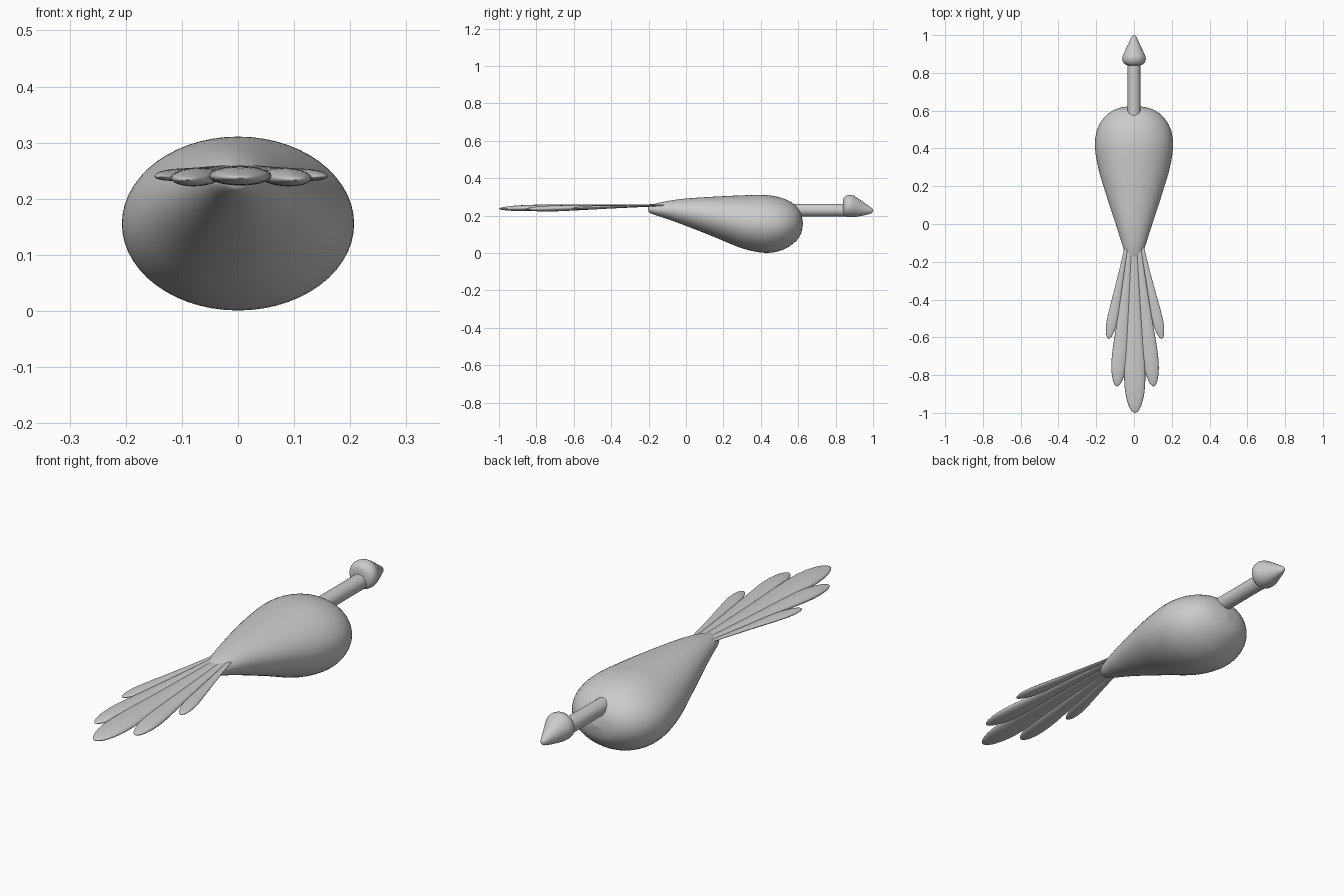
import bpy, bmesh, math
from mathutils import Vector


def spline(rows, steps):
    """Catmull-Rom smoothing of a list of section rows."""
    pts = [Vector(r) for r in rows]
    out = []
    for i in range(len(pts) - 1):
        p1, p2 = pts[i], pts[i + 1]
        p0 = pts[i - 1] if i else p1
        p3 = pts[i + 2] if i + 2 < len(pts) else p2
        for s in range(steps):
            t = s / steps
            out.append(0.5 * (2 * p1 + (p2 - p0) * t
                              + (2 * p0 - 5 * p1 + 4 * p2 - p3) * t * t
                              + (3 * p1 - p0 - 3 * p2 + p3) * t ** 3))
    out.append(pts[-1])
    return out


def loft(name, rows, sides=40, steps=5, angle=50):
    """Elliptical loft along y; each row is (y, x centre, half width, z bottom, z top)."""
    bm = bmesh.new()
    rings = []
    for y, x, w, zb, zt in spline(rows, steps):
        zc, h = (zb + zt) / 2, max((zt - zb) / 2, 0.0003)
        w = max(w, 0.0003)
        rings.append([bm.verts.new((x + w * math.cos(a), y, zc + h * math.sin(a)))
                      for a in (math.tau * k / sides for k in range(sides))])
    for a, b in zip(rings, rings[1:]):
        for k in range(sides):
            n = (k + 1) % sides
            bm.faces.new((a[k], a[n], b[n], b[k]))
    bm.faces.new(rings[0])
    bm.faces.new(rings[-1])
    bmesh.ops.recalc_face_normals(bm, faces=bm.faces)
    mesh = bpy.data.meshes.new(name)
    bm.to_mesh(mesh)
    bm.free()
    ob = bpy.data.objects.new(name, mesh)
    bpy.context.collection.objects.link(ob)
    bpy.ops.object.select_all(action='DESELECT')
    bpy.context.view_layer.objects.active = ob
    ob.select_set(True)
    bpy.ops.object.shade_smooth_by_angle(angle=math.radians(angle))
    return ob


# Teardrop body
loft("body", [
    (-0.203, 0, 0.000, 0.235, 0.235), (-0.197, 0, 0.022, 0.217, 0.250),
    (-0.165, 0, 0.043, 0.203, 0.263), (-0.10, 0, 0.065, 0.182, 0.278),
    (0.00, 0, 0.097, 0.145, 0.291), (0.15, 0, 0.146, 0.086, 0.301),
    (0.30, 0, 0.190, 0.025, 0.308), (0.42, 0, 0.207, 0.001, 0.310),
    (0.51, 0, 0.191, 0.014, 0.295), (0.575, 0, 0.147, 0.052, 0.263),
    (0.612, 0, 0.086, 0.097, 0.219), (0.626, 0, 0.000, 0.157, 0.157)], sides=56)

# Neck
loft("neck", [(0.57, 0, 0.034, 0.196, 0.263), (0.88, 0, 0.034, 0.196, 0.263)],
     sides=32, steps=1)

# Head tapering to the beak
loft("head", [
    (0.838, 0, 0.000, 0.250, 0.250), (0.841, 0, 0.036, 0.205, 0.288),
    (0.856, 0, 0.058, 0.194, 0.305), (0.880, 0, 0.062, 0.192, 0.311),
    (0.905, 0, 0.053, 0.193, 0.302), (0.950, 0, 0.032, 0.201, 0.271),
    (0.985, 0, 0.016, 0.210, 0.246), (0.997, 0, 0.008, 0.218, 0.236),
    (1.000, 0, 0.000, 0.227, 0.227)], sides=36)

# Tail feathers: (name, root x, tip x, tip y, half width, half thickness, tip z)
FEATHERS = [
    ("middle", 0.000, 0.005, -1.000, 0.056, 0.017, 0.237),
    ("inner_left", -0.020, -0.090, -0.860, 0.042, 0.016, 0.234),
    ("inner_right", 0.022, 0.103, -0.860, 0.042, 0.016, 0.234),
    ("outer_left", -0.038, -0.134, -0.608, 0.029, 0.010, 0.239),
    ("outer_right", 0.040, 0.146, -0.608, 0.029, 0.010, 0.239)]
# Feather outline: (fraction along length, fraction of width)
OUTLINE = [(0, 0), (0.02, 0.3), (0.2, 0.44), (0.4, 0.62), (0.6, 0.84), (0.77, 1.0),
           (0.88, 0.9), (0.955, 0.6), (0.99, 0.28), (1, 0)]
for name, rx, tx, ty, w, h, tz in FEATHERS:
    rows = []
    for t, f in OUTLINE:
        z = 0.256 + (tz - 0.256) * t
        rows.append((-0.11 + (ty + 0.11) * t, rx + (tx - rx) * t, w * f,
                     z - h * f, z + h * f))
    loft("tail_feather_" + name, rows, sides=24, steps=4)
